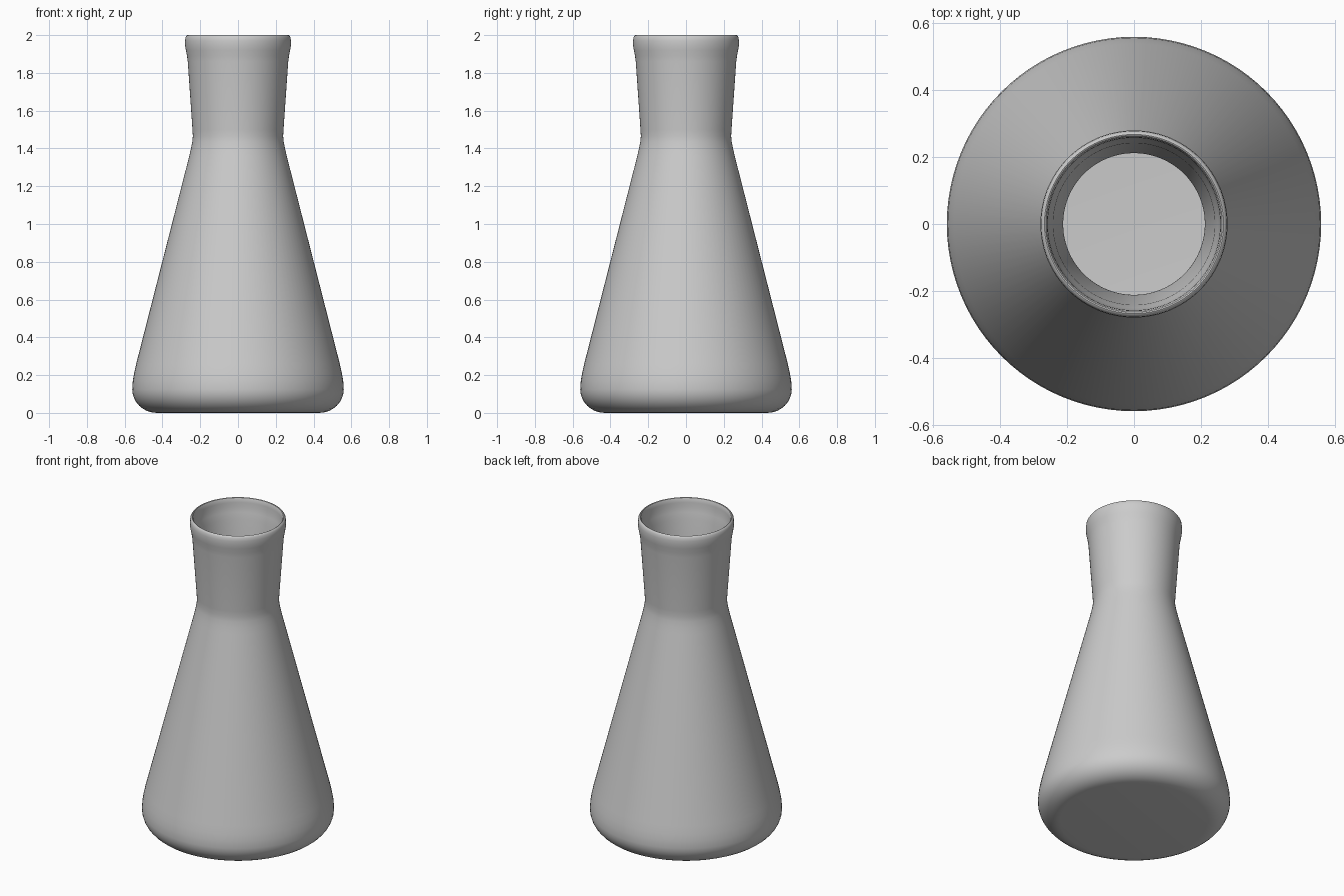
import bpy, bmesh
from math import sin, cos, pi, radians

if "Cube" in bpy.data.objects:
    bpy.data.objects.remove(bpy.data.objects["Cube"])

SEGMENTS = 96


def lathe(name, profile):
    """Revolve a (radius, z) profile about z; end rings are capped by a centre disc."""
    bm = bmesh.new()
    rings = [[bm.verts.new((r * cos(2 * pi * i / SEGMENTS), r * sin(2 * pi * i / SEGMENTS), z))
              for i in range(SEGMENTS)] for r, z in profile]
    for a, b in zip(rings, rings[1:]):
        for i in range(SEGMENTS):
            j = (i + 1) % SEGMENTS
            bm.faces.new((a[i], a[j], b[j], b[i]))
    bm.faces.new(rings[0])
    bm.faces.new(rings[-1])
    bmesh.ops.recalc_face_normals(bm, faces=bm.faces)
    mesh = bpy.data.meshes.new(name)
    bm.to_mesh(mesh)
    bm.free()
    obj = bpy.data.objects.new(name, mesh)
    bpy.context.collection.objects.link(obj)
    bpy.context.view_layer.objects.active = obj
    obj.select_set(True)
    bpy.ops.object.shade_smooth_by_angle(angle=radians(35))
    return obj


def heel(r, z, rx, rz, steps=8):
    """Quarter-ellipse from the floor up to the widest point."""
    return [(r + rx * sin(t), z + rz * (1 - cos(t)))
            for t in (pi / 2 * i / steps for i in range(steps + 1))]


# Outer wall: rounded heel, cone, waist, flared neck, beaded lip
outer = heel(0.43, 0.0, 0.13, 0.125) + [
    (0.557, 0.17), (0.550, 0.21), (0.539, 0.26),
    (0.258, 1.36), (0.249, 1.40), (0.242, 1.435), (0.239, 1.465), (0.241, 1.50),
    (0.266, 1.86), (0.270, 1.89), (0.276, 1.92), (0.280, 1.945),
    (0.280, 1.97), (0.278, 1.988), (0.272, 1.998), (0.268, 2.0)]

# Inner wall, about 0.026 thick, from the rim down to the inside floor
inner = [
    (0.264, 1.998), (0.260, 1.988), (0.258, 1.97), (0.257, 1.945),
    (0.251, 1.91), (0.242, 1.87), (0.215, 1.50), (0.212, 1.465), (0.216, 1.43),
    (0.224, 1.395), (0.233, 1.355), (0.514, 0.255), (0.525, 0.21), (0.531, 0.17)
] + heel(0.43, 0.026, 0.104, 0.10)[::-1]

lathe("conical_flask", outer + inner)
